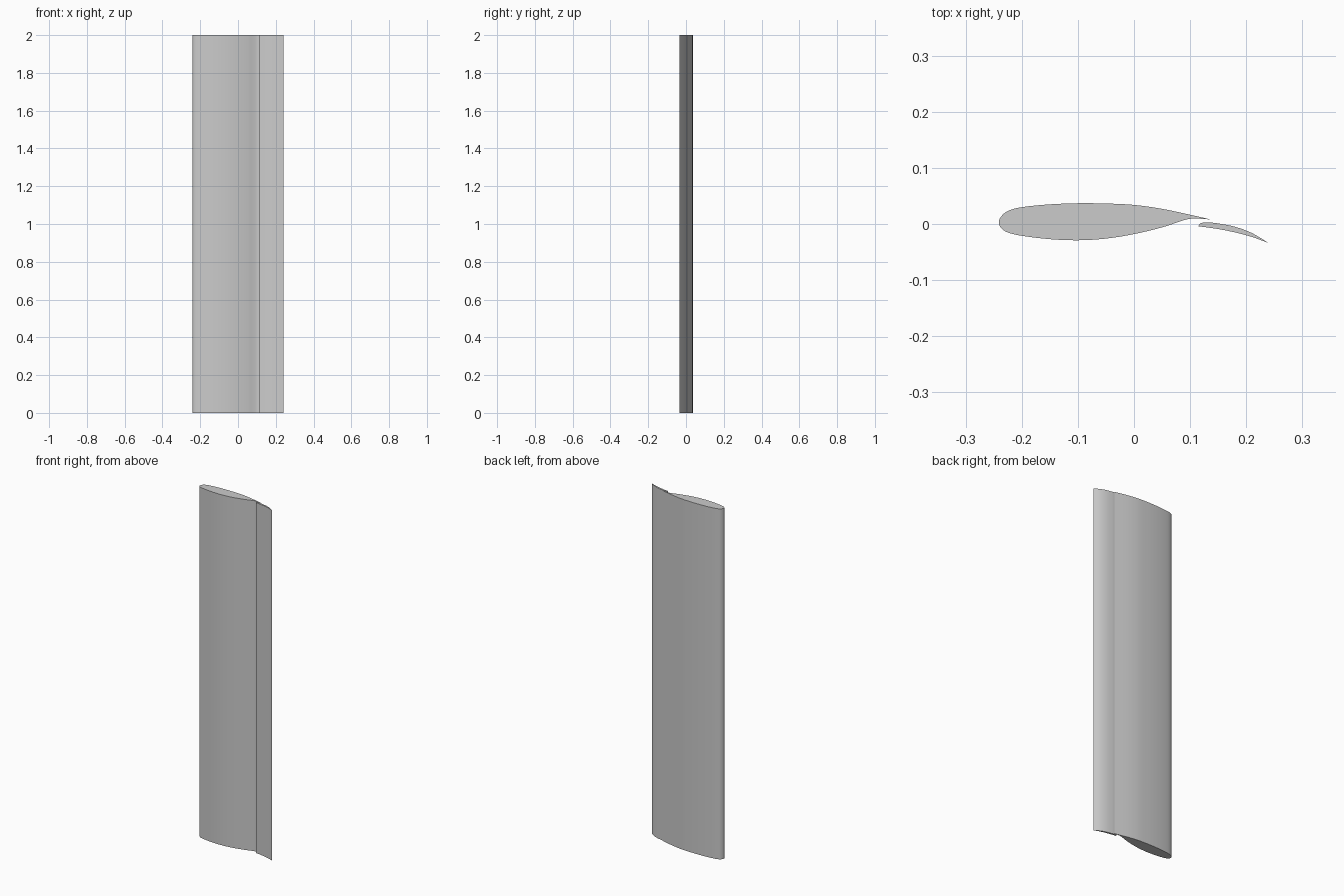
import bpy
import bmesh
import math
from mathutils import Vector

cube = bpy.data.objects.get("Cube")
if cube:
    bpy.data.objects.remove(cube, do_unlink=True)

SPAN = 2.0

grey = bpy.data.materials.new("light_grey")
grey.use_nodes = True
colour = (0.6, 0.6, 0.6, 1)
grey.diffuse_color = colour
for node in grey.node_tree.nodes:
    if node.type == "BSDF_PRINCIPLED":
        node.inputs["Base Color"].default_value = colour


def smooth_path(points, steps=4):
    """Catmull-Rom curve through an open list of points."""
    pts = [Vector(p) for p in points]
    pts = [2 * pts[0] - pts[1]] + pts + [2 * pts[-1] - pts[-2]]
    path = []
    for a, b, c, d in zip(pts, pts[1:], pts[2:], pts[3:]):
        for i in range(steps):
            t = i / steps
            path.append(0.5 * (2 * b + (c - a) * t
                               + (2 * a - 5 * b + 4 * c - d) * t ** 2
                               + (3 * b - a - 3 * c + d) * t ** 3))
    return path


def extrude_section(name, outline):
    """Closed outline in x and y, extruded upward along the span."""
    bm = bmesh.new()
    base = bm.faces.new([bm.verts.new((p.x, p.y, 0)) for p in outline])
    top = bmesh.ops.extrude_face_region(bm, geom=[base], use_keep_orig=True)
    verts = [v for v in top["geom"] if isinstance(v, bmesh.types.BMVert)]
    bmesh.ops.translate(bm, verts=verts, vec=(0, 0, SPAN))
    bmesh.ops.recalc_face_normals(bm, faces=bm.faces)
    mesh = bpy.data.meshes.new(name)
    bm.to_mesh(mesh)
    bm.free()
    mesh.materials.append(grey)
    obj = bpy.data.objects.new(name, mesh)
    bpy.context.collection.objects.link(obj)
    bpy.ops.object.select_all(action="DESELECT")
    obj.select_set(True)
    bpy.context.view_layer.objects.active = obj
    bpy.ops.object.shade_smooth_by_angle(angle=math.radians(30))


# Main wing: trailing edge, round the nose, back to the trailing edge
extrude_section("main_wing", smooth_path([
    (0.137, 0.008), (0.1, 0.0165), (0.05, 0.027), (0, 0.034),
    (-0.05, 0.0365), (-0.1, 0.037), (-0.15, 0.035), (-0.2, 0.03),
    (-0.225, 0.023), (-0.237, 0.013), (-0.241, 0.003), (-0.237, -0.007),
    (-0.225, -0.015), (-0.2, -0.021), (-0.15, -0.027), (-0.1, -0.029),
    (-0.05, -0.026), (0, -0.018), (0.05, -0.006), (0.08, 0.004),
    (0.098, 0.009), (0.115, 0.0095), (0.137, 0.008)]))

# Slotted flap: curved upper side, then hollow lower side
flap_upper = [(0.115, -0.004), (0.118, 0.001), (0.13, 0.003), (0.15, 0.001),
              (0.18, -0.005), (0.21, -0.016), (0.24, -0.034)]
flap_lower = [(0.24, -0.034), (0.21, -0.023), (0.18, -0.015),
              (0.15, -0.009), (0.115, -0.004)]
extrude_section("trailing_flap", smooth_path(flap_upper) + smooth_path(flap_lower))
